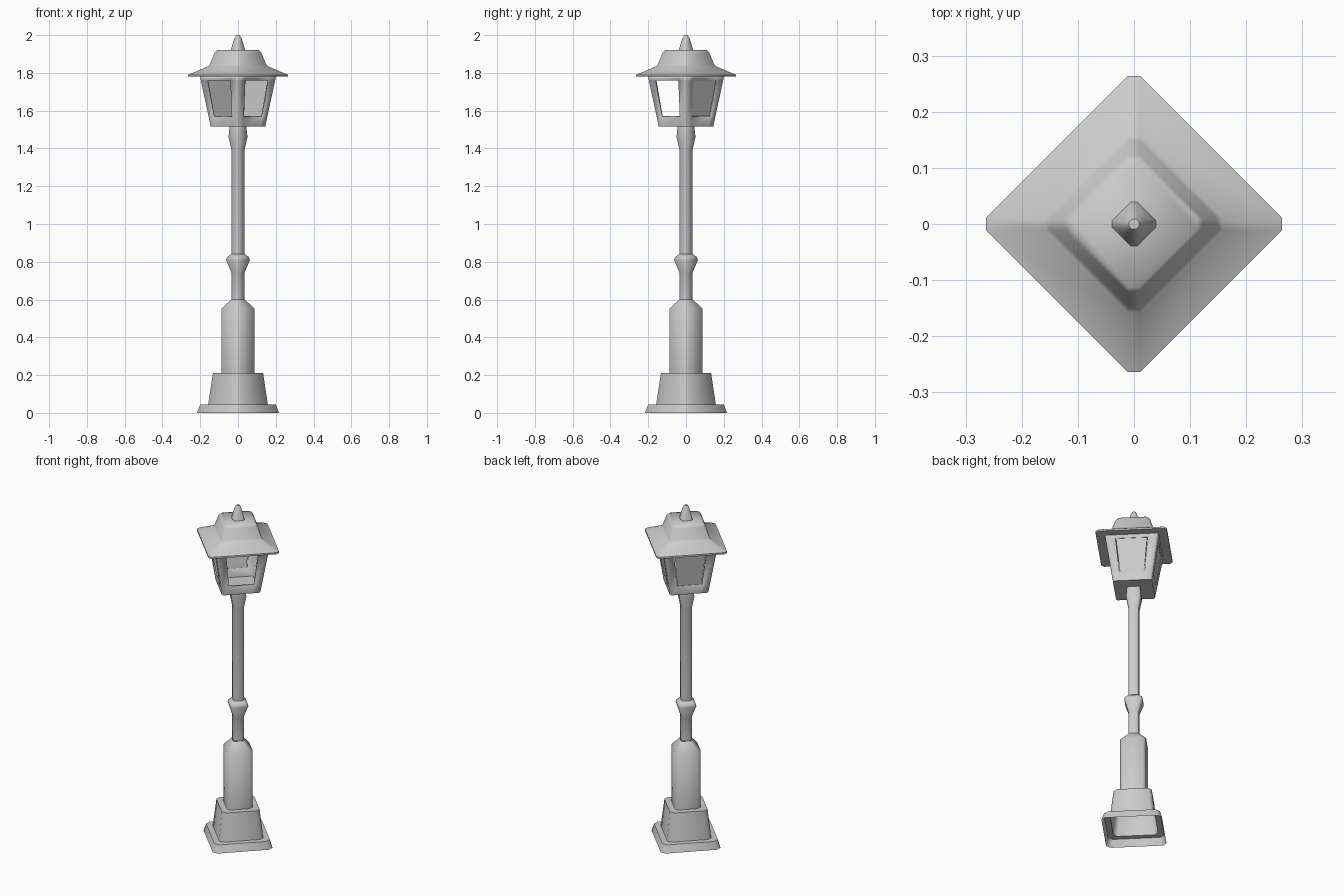
import bpy, bmesh, math

if "Cube" in bpy.data.objects:
    bpy.data.objects.remove(bpy.data.objects["Cube"], do_unlink=True)

# One painted metal colour
metal = bpy.data.materials.new("light_grey_metal")
metal.use_nodes = True
grey = (0.6, 0.6, 0.6, 1)
metal.diffuse_color = grey
metal.node_tree.nodes["Principled BSDF"].inputs["Base Color"].default_value = grey


def diamond(r, c, z, splits=()):
    """Diamond ring with clipped corners; splits add points along each side."""
    pts = []
    for q in range(4):
        a, b = (r, c), (c, r)
        for u in (0, *splits, 1):
            x, y = a[0] + (b[0] - a[0]) * u, a[1] + (b[1] - a[1]) * u
            for _ in range(q):
                x, y = -y, x
            pts.append((x, y, z))
    return pts


def loft(name, rings, cap_bottom=False, cap_top=False, keep=None, thickness=0, angle=50):
    """Skin the rings; keep(level, column, y) chooses which quads stay."""
    bm = bmesh.new()
    rows = [[bm.verts.new(p) for p in ring] for ring in rings]
    n = len(rows[0])
    for level, (lo, hi) in enumerate(zip(rows, rows[1:])):
        for i in range(n):
            j = (i + 1) % n
            y = (lo[i].co.y + lo[j].co.y) / 2
            if keep is None or keep(level, i, y):
                bm.faces.new((lo[i], lo[j], hi[j], hi[i]))
    if cap_bottom:
        bm.faces.new(rows[0][::-1])
    if cap_top:
        bm.faces.new(rows[-1])
    bmesh.ops.delete(bm, geom=[v for v in bm.verts if not v.link_faces], context='VERTS')
    mesh = bpy.data.meshes.new(name)
    bm.to_mesh(mesh)
    bm.free()
    mesh.materials.append(metal)
    obj = bpy.data.objects.new(name, mesh)
    bpy.context.collection.objects.link(obj)
    bpy.ops.object.select_all(action='DESELECT')
    obj.select_set(True)
    bpy.context.view_layer.objects.active = obj
    bpy.ops.object.shade_smooth_by_angle(angle=math.radians(angle))
    if thickness:
        shell = obj.modifiers.new("shell", 'SOLIDIFY')
        shell.thickness = thickness
        shell.offset = -1
    return obj


# Hollow stepped base, open underneath: (half diagonal, corner clip, height)
base = [(0.217, 0.016, 0), (0.2, 0.016, 0.045), (0.158, 0.014, 0.045),
        (0.133, 0.014, 0.21), (0.087, 0.012, 0.21)]
loft("base", [diamond(*s) for s in base])

# Lower column with sloped shoulder
column = [(0.088, 0.012, 0.21), (0.088, 0.012, 0.55), (0.037, 0.006, 0.6)]
loft("lower_column", [diamond(*s) for s in column])

# Slim pole with two flared collars
pole = [(0.034, 0.006, 0.6), (0.034, 0.006, 0.74), (0.063, 0.008, 0.81),
        (0.058, 0.008, 0.825), (0.038, 0.006, 0.84), (0.034, 0.006, 0.84),
        (0.034, 0.006, 1.39), (0.05, 0.008, 1.46), (0.044, 0.008, 1.52)]
loft("pole", [diamond(*s) for s in pole])

# Lantern frame with an opening in each of its four sides
SPLITS = (0.17, 0.82)


def lantern_rings(shrink=0):
    return [diamond(0.144 + (z - 1.515) * 0.215 - shrink, 0.006, z, SPLITS)
            for z in (1.515, 1.57, 1.76, 1.785)]


def is_window(level, column):
    return level == 1 and column % 4 == 1


loft("lantern_frame", lantern_rings(), cap_bottom=True, thickness=0.008,
     keep=lambda level, col, y: not is_window(level, col))

# Solid panes on the two rear sides
loft("rear_panes", lantern_rings(0.006),
     keep=lambda level, col, y: is_window(level, col) and y > 0)

# Flared roof with flat top
roof = [(0.264, 0.011, 1.78), (0.264, 0.011, 1.79), (0.158, 0.01, 1.835),
        (0.148, 0.01, 1.848), (0.123, 0.01, 1.908), (0.112, 0.01, 1.92)]
loft("roof", [diamond(*s) for s in roof], cap_bottom=True, cap_top=True)

# Tapered finial
finial = [(0.039, 0.006, 1.92), (0.018, 0.005, 1.985), (0.009, 0.004, 2.0)]
loft("finial", [diamond(*s) for s in finial], cap_top=True)
